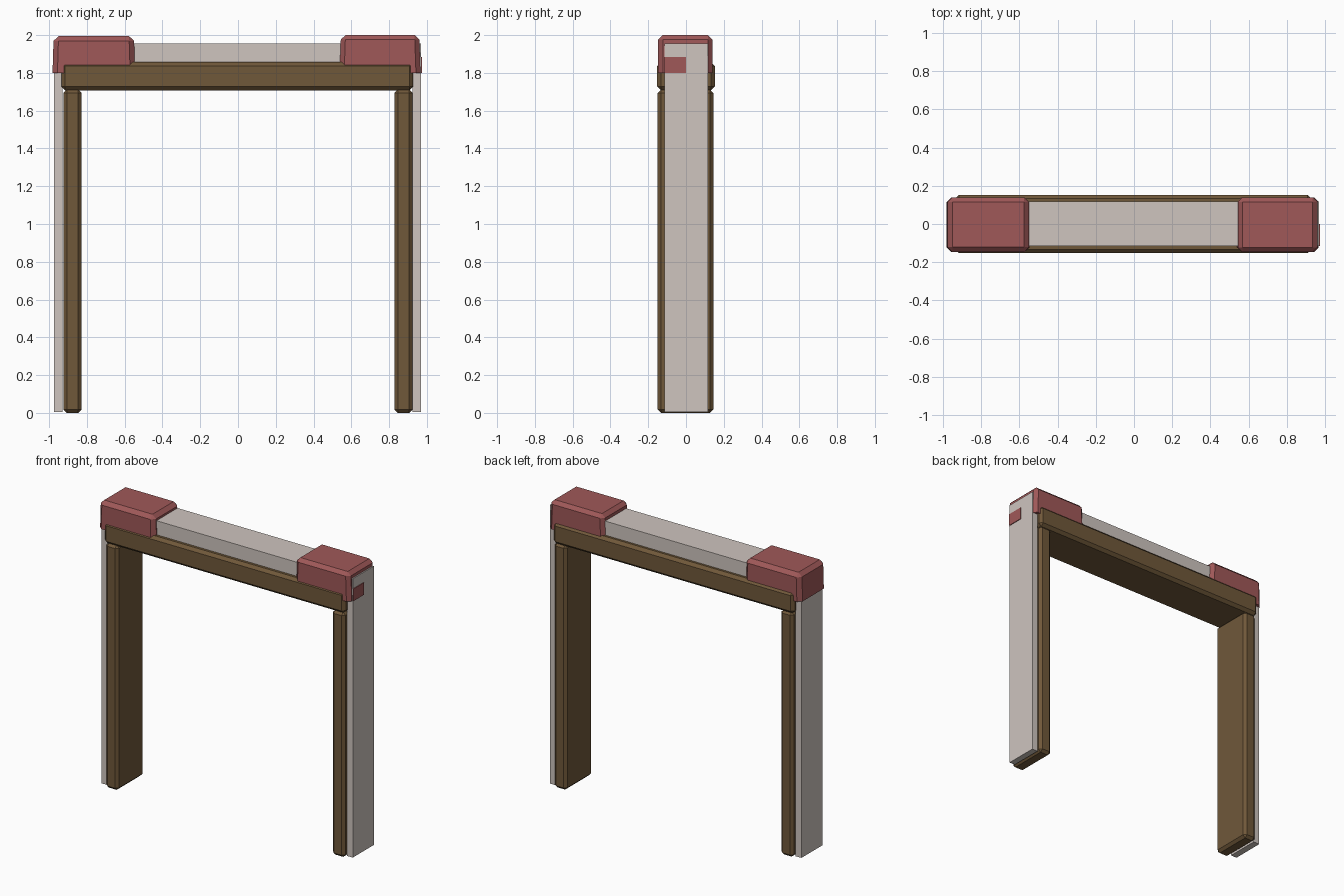
import bpy, bmesh

cube = bpy.data.objects.get("Cube")
if cube:
    bpy.data.objects.remove(cube, do_unlink=True)


def material(name, rgb):
    m = bpy.data.materials.new(name)
    m.use_nodes = True
    m.diffuse_color = (*rgb, 1)
    m.node_tree.nodes["Principled BSDF"].inputs["Base Color"].default_value = (*rgb, 1)
    return m


wood = material("brown wood", (0.162, 0.098, 0.042))
plaster = material("pale plaster", (0.62, 0.555, 0.52))
red = material("red stone", (0.35, 0.098, 0.098))


def finish(bm, name, mat):
    bmesh.ops.recalc_face_normals(bm, faces=bm.faces)
    mesh = bpy.data.meshes.new(name)
    bm.to_mesh(mesh)
    bm.free()
    mesh.materials.append(mat)
    obj = bpy.data.objects.new(name, mesh)
    bpy.context.collection.objects.link(obj)
    return obj


def block(name, mat, lo, hi, chamfer=0.0, keep_bottom=False, taper=0.0):
    """Box between two corners, with chamfered edges and an optional inward lean at the top."""
    bm = bmesh.new()
    bmesh.ops.create_cube(bm, size=1)
    for v in bm.verts:
        for i in range(3):
            v.co[i] = (lo[i] + hi[i]) / 2 + v.co[i] * (hi[i] - lo[i])
        if v.co.z > (lo[2] + hi[2]) / 2:
            v.co.x += taper * (1 if v.co.x < (lo[0] + hi[0]) / 2 else -1)
    if chamfer:
        edges = [e for e in bm.edges
                 if not (keep_bottom and all(v.co.z < lo[2] + 0.001 for v in e.verts))]
        bmesh.ops.bevel(bm, geom=edges, offset=chamfer, segments=1, affect='EDGES')
    return finish(bm, name, mat)


# Plaster surround: one portal outline pushed through the wall depth
outline = [(-0.975, 0.005), (-0.975, 1.955), (0.969, 1.955), (0.969, 0.005),
           (0.925, 0.005), (0.925, 1.78), (-0.928, 1.78), (-0.928, 0.005)]
bm = bmesh.new()
face = bm.faces.new([bm.verts.new((x, -0.115, z)) for x, z in outline])
new = bmesh.ops.extrude_face_region(bm, geom=[face])["geom"]
bmesh.ops.translate(bm, vec=(0, 0.232, 0),
                    verts=[g for g in new if isinstance(g, bmesh.types.BMVert)])
finish(bm, "plaster_surround", plaster)

# Timber posts and the beam across them
for side, name in ((-1, "right_post"), (1, "left_post")):
    xs = sorted((side * 0.828, side * 0.924))
    block(name, wood, (xs[0], -0.15, 0), (xs[1], 0.145, 1.712), 0.018)
block("beam", wood, (-0.935, -0.153, 1.708), (0.927, 0.153, 1.857), 0.02)

# Red stone caps on the upper corners
block("right_corner_stone", red, (-0.982, -0.147, 1.80), (-0.545, 0.14, 1.995),
      0.026, True, 0.006)
block("left_corner_stone", red, (0.538, -0.147, 1.80), (0.966, 0.14, 2.0),
      0.024, True, 0.007)

# Small red patch showing through the plaster on the left end
block("left_end_patch", red, (0.967, -0.115, 1.80), (0.974, 0.0, 1.885))
